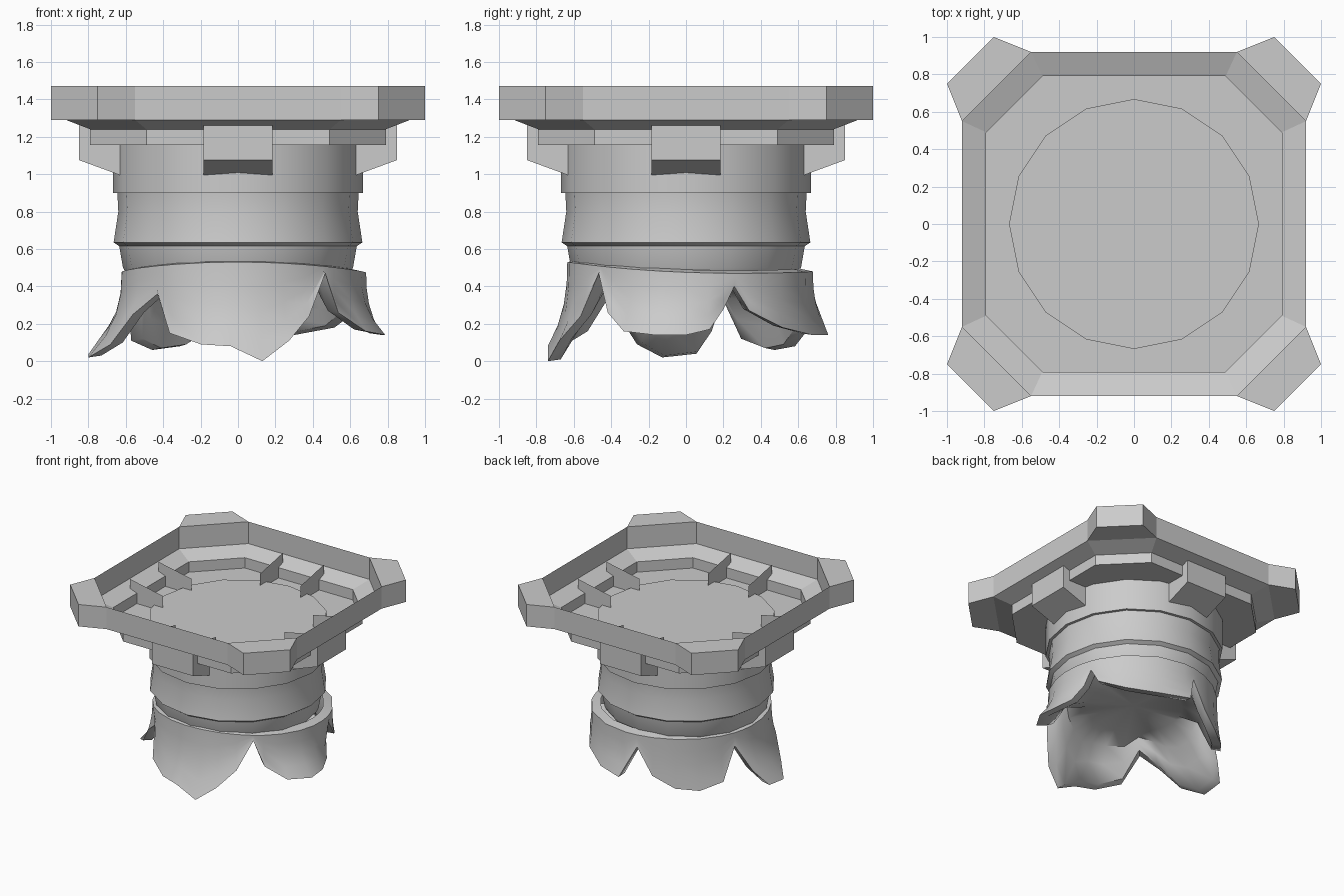
import bpy, bmesh
from math import sin, cos, pi, radians
from mathutils import Matrix

if "Cube" in bpy.data.objects:
    bpy.data.objects.remove(bpy.data.objects["Cube"])


def finish(name, bm, smooth=None):
    bmesh.ops.recalc_face_normals(bm, faces=bm.faces)
    me = bpy.data.meshes.new(name)
    bm.to_mesh(me)
    bm.free()
    ob = bpy.data.objects.new(name, me)
    bpy.context.collection.objects.link(ob)
    if smooth:
        bpy.ops.object.select_all(action='DESELECT')
        ob.select_set(True)
        bpy.context.view_layer.objects.active = ob
        bpy.ops.object.shade_smooth_by_angle(angle=radians(smooth))
    return ob


def skin(bm, loops, caps=(False, False), tip=None):
    """Join point loops of equal length with quads, optionally ending in a fan."""
    rows = [[bm.verts.new(p) for p in lp] for lp in loops]
    n = len(rows[0])
    for a, b in zip(rows, rows[1:]):
        for i in range(n):
            j = (i + 1) % n
            bm.faces.new((a[i], a[j], b[j], b[i]))
    if caps[0]:
        bm.faces.new(rows[0])
    if caps[1]:
        bm.faces.new(rows[-1])
    if tip:
        v = bm.verts.new(tip)
        for i in range(n):
            bm.faces.new((rows[-1][i], rows[-1][(i + 1) % n], v))


def octagon(a, b, z):
    return [(a, -b, z), (a, b, z), (b, a, z), (-b, a, z),
            (-a, b, z), (-a, -b, z), (-b, -a, z), (b, -a, z)]


def ring(r, z, n=16):
    return [(r * cos(2 * pi * i / n), r * sin(2 * pi * i / n), z) for i in range(n)]


# Octagonal tray: upright rim, sloped shelf, lower step and ledge
bm = bmesh.new()
skin(bm, [octagon(.92, .55, 1.47), octagon(.92, .55, 1.29), octagon(.79, .49, 1.24),
          octagon(.79, .49, 1.155), octagon(.74, .465, 1.155), octagon(.60, .25, 1.155)])
finish("tray", bm)

# Corner blocks
for k in range(4):
    bm = bmesh.new()
    quad = [(.92, .55), (1, .75), (.75, 1), (.55, .92)]
    skin(bm, [[(x, y, z) for x, y in quad] for z in (1.29, 1.47)], (True, True))
    bm.transform(Matrix.Rotation(k * pi / 2, 4, 'Z'))
    finish(f"corner_block_{k + 1}", bm)

# Brackets: side plates poke up through the tray, open on top
for k in range(4):
    bm = bmesh.new()
    prof = [(.55, .965), (.85, 1.075), (.85, 1.26), (.85, 1.34), (.55, 1.28)]
    l, r = [[bm.verts.new((x, y, z)) for x, z in prof] for y in (-.185, .185)]
    bm.faces.new(l)
    bm.faces.new(r)
    for i in (0, 1):
        bm.faces.new((l[i], l[i + 1], r[i + 1], r[i]))
    bm.transform(Matrix.Rotation(k * pi / 2, 4, 'Z'))
    finish(f"bracket_{k + 1}", bm)

# Stepped drum
bm = bmesh.new()
drum = [(.668, 1.185), (.668, .90), (.645, .90), (.64, .80), (.665, .635),
        (.635, .615), (.615, .50), (.60, .47)]
skin(bm, [ring(r, z) for r, z in drum], (True, False))
finish("drum", bm, 30)

# Torn skirt: (azimuth in degrees, bottom height, bottom radius)
edge = [(-45, .47, .66), (-38, .26, .68), (-26, .16, .76), (-12, .14, .805), (0, .14, .77),
        (10, .17, .73), (17, .28, .69), (22, .40, .69), (28, .27, .72), (45, .18, .73),
        (66, .14, .74), (84, .14, .765), (92, .38, .67), (103, .17, .67), (118, .08, .66),
        (134, .06, .66), (150, .11, .66), (161, .36, .62), (169, .16, .72), (176, .04, .80),
        (189, .02, .81), (201, .09, .73), (213, .25, .67), (226, .36, .62), (238, .15, .69),
        (254, .09, .72), (267, .08, .74), (280, .0, .75), (292, .11, .73), (304, .24, .68)]


def skirt_loop(t, inset=0, lift=0):
    pts = []
    for deg, zb, rb in edge:
        a = radians(deg)
        rt = .655 + .03 * cos(a) + .02 * sin(a) + .02 * sin(2 * a)
        zt = .49 - .015 * cos(2 * a) - .025 * sin(a)
        r = rt + (rb - rt) * t ** 2.5 - inset
        pts.append((r * cos(a), r * sin(a), zt + (zb - zt) * t + lift))
    return pts


bm = bmesh.new()
loops = [skirt_loop(0, .07, .015)]                              # top lip against the drum
loops += [skirt_loop(t) for t in (0, .25, .5, .75, 1)]          # outside
loops += [skirt_loop(t, i, .01) for t, i in ((1, .07), (.7, .10), (.4, .13))]  # inside
loops.append([(.36 * cos(radians(d)), .36 * sin(radians(d)), .42) for d, _, _ in edge])
skin(bm, loops, tip=(0, 0, .44))
finish("torn_skirt", bm, 50)
